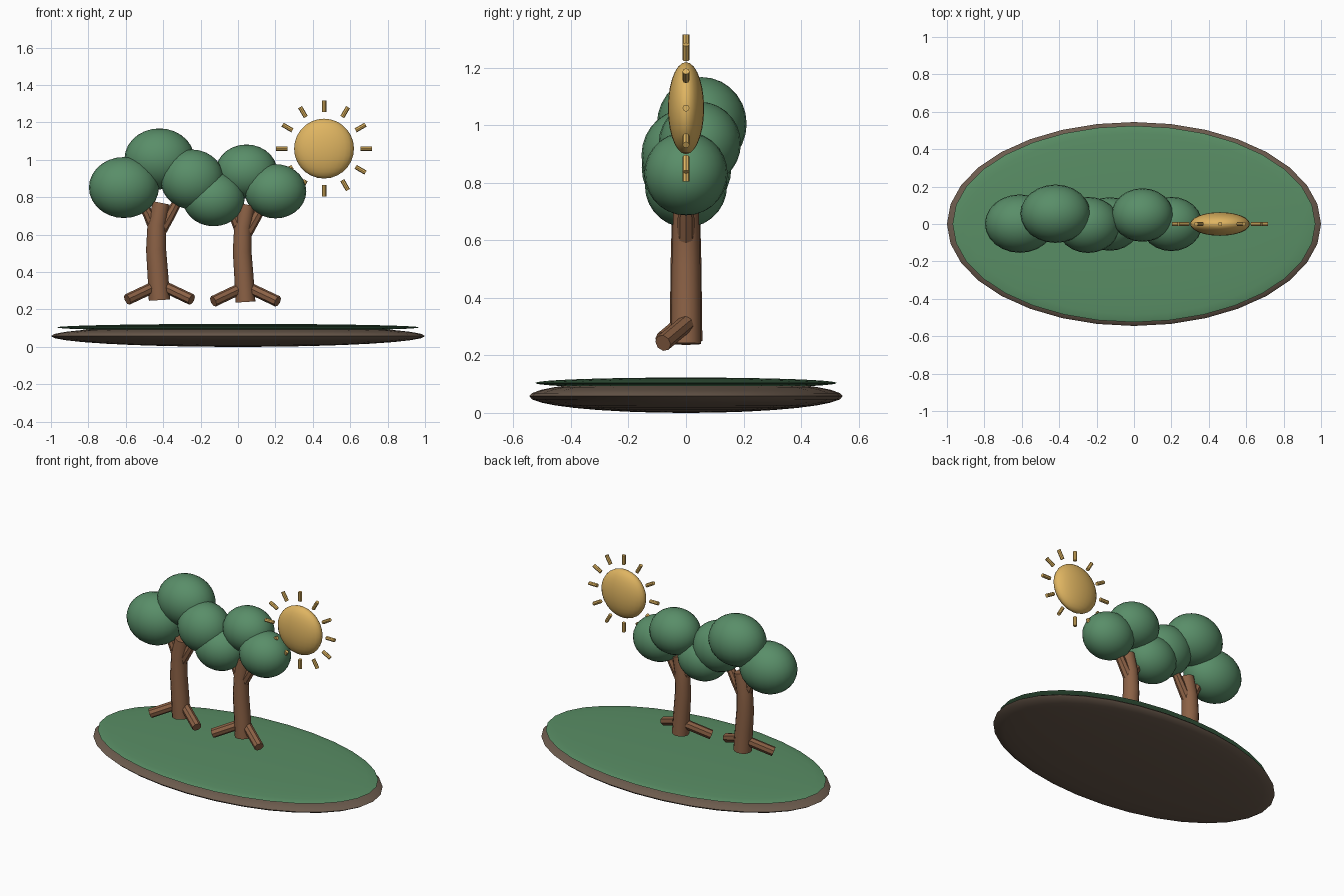
import bpy, bmesh
from math import cos, sin, tau
from mathutils import Vector

if "Cube" in bpy.data.objects:
    bpy.data.objects.remove(bpy.data.objects["Cube"])


def material(name, rgb):
    m = bpy.data.materials.new(name)
    m.diffuse_color = (*rgb, 1)
    m.use_nodes = True
    m.node_tree.nodes["Principled BSDF"].inputs["Base Color"].default_value = m.diffuse_color
    return m


LEAF = material("leaf_green", (0.10, 0.27, 0.14))
GRASS = material("grass_green", (0.10, 0.27, 0.13))
BARK = material("bark_brown", (0.26, 0.12, 0.06))
SOIL = material("soil_brown", (0.15, 0.105, 0.075))
GOLD = material("sun_gold", (0.74, 0.46, 0.12))


def finish(bm, name, mat):
    bmesh.ops.recalc_face_normals(bm, faces=bm.faces)
    me = bpy.data.meshes.new(name)
    bm.to_mesh(me)
    bm.free()
    ob = bpy.data.objects.new(name, me)
    bpy.context.collection.objects.link(ob)
    me.materials.append(mat)
    bpy.ops.object.select_all(action='DESELECT')
    ob.select_set(True)
    bpy.context.view_layer.objects.active = ob
    bpy.ops.object.shade_smooth_by_angle(angle=0.7)
    return ob


def ellipsoid(name, centre, radii, mat, seg=24, rings=14):
    bm = bmesh.new()
    bmesh.ops.create_uvsphere(bm, u_segments=seg, v_segments=rings, radius=1)
    bmesh.ops.scale(bm, vec=radii, verts=bm.verts)
    bmesh.ops.translate(bm, vec=centre, verts=bm.verts)
    return finish(bm, name, mat)


def tube(name, points, radii, mat, sides=12):
    """Capped round tube through the points, one radius per point."""
    pts = [Vector(p) for p in points]
    bm = bmesh.new()
    rings = []
    for i, (p, r) in enumerate(zip(pts, radii)):
        t = (pts[min(i + 1, len(pts) - 1)] - pts[max(i - 1, 0)]).normalized()
        side = t.cross(Vector((0, 1, 0))).normalized()
        up = side.cross(t)
        rings.append([bm.verts.new(p + r * (side * cos(tau * k / sides) + up * sin(tau * k / sides)))
                      for k in range(sides)])
    for a, b in zip(rings, rings[1:]):
        for k in range(sides):
            n = (k + 1) % sides
            bm.faces.new((a[k], a[n], b[n], b[k]))
    bm.faces.new(rings[0])
    bm.faces.new(rings[-1])
    return finish(bm, name, mat)


# Ground: flattened soil mound with a thin grass cap
ellipsoid("soil_base", (0, 0, 0.058), (1.0, 0.545, 0.058), SOIL, 32, 16)
ellipsoid("grass_top", (0, 0, 0.104), (0.97, 0.525, 0.019), GRASS, 32, 16)


def tree(name, x, z, r, leaves):
    # Bowed trunk
    path = [(0, 0), (-0.008, 0.13), (-0.018, 0.27), (-0.014, 0.40), (0.01, 0.52)]
    tube(name + "_trunk", [(x + dx, 0, z + dz) for dx, dz in path],
         [r, r * 0.97, r * 0.94, r * 0.88, r * 0.8], BARK)
    # Forked branches and spreading roots
    for s, label in ((-1, "left"), (1, "right")):
        tube(f"{name}_{label}_branch",
             [(x - 0.01, 0, z + 0.34), (x + s * 0.06, 0, z + 0.46), (x + s * 0.12, 0, z + 0.57)],
             [0.032, 0.028, 0.022], BARK, 8)
        tube(f"{name}_{label}_root",
             [(x + s * 0.03, 0, z + 0.07), (x + s * 0.172, -0.08, z + 0.003)],
             [0.03, 0.03], BARK, 8)
    # Leaf clumps
    for i, (centre, radii) in enumerate(leaves, 1):
        ellipsoid(f"{name}_leaf_clump_{i}", centre, radii, LEAF)


tree("tall_tree", -0.42, 0.25, 0.057, [
    ((-0.61, 0.002, 0.852), (0.187, 0.156, 0.163)),
    ((-0.42, 0.055, 1.005), (0.187, 0.156, 0.163)),
    ((-0.245, -0.005, 0.895), (0.17, 0.15, 0.16)),
])
tree("short_tree", 0.04, 0.24, 0.053, [
    ((-0.13, 0.0, 0.79), (0.165, 0.143, 0.145)),
    ((0.045, 0.048, 0.937), (0.165, 0.143, 0.145)),
    ((0.20, 0.0, 0.832), (0.165, 0.145, 0.145)),
])

# Sun disc with a ring of short rays
SUN = Vector((0.46, 0, 1.06))
ellipsoid("sun_disc", SUN, (0.16, 0.063, 0.16), GOLD)
for k in range(12):
    d = Vector((cos(tau * k / 12), 0, sin(tau * k / 12)))
    tube(f"sun_ray_{k + 1}", [SUN + d * 0.195, SUN + d * 0.256], [0.012, 0.012], GOLD, 8)
